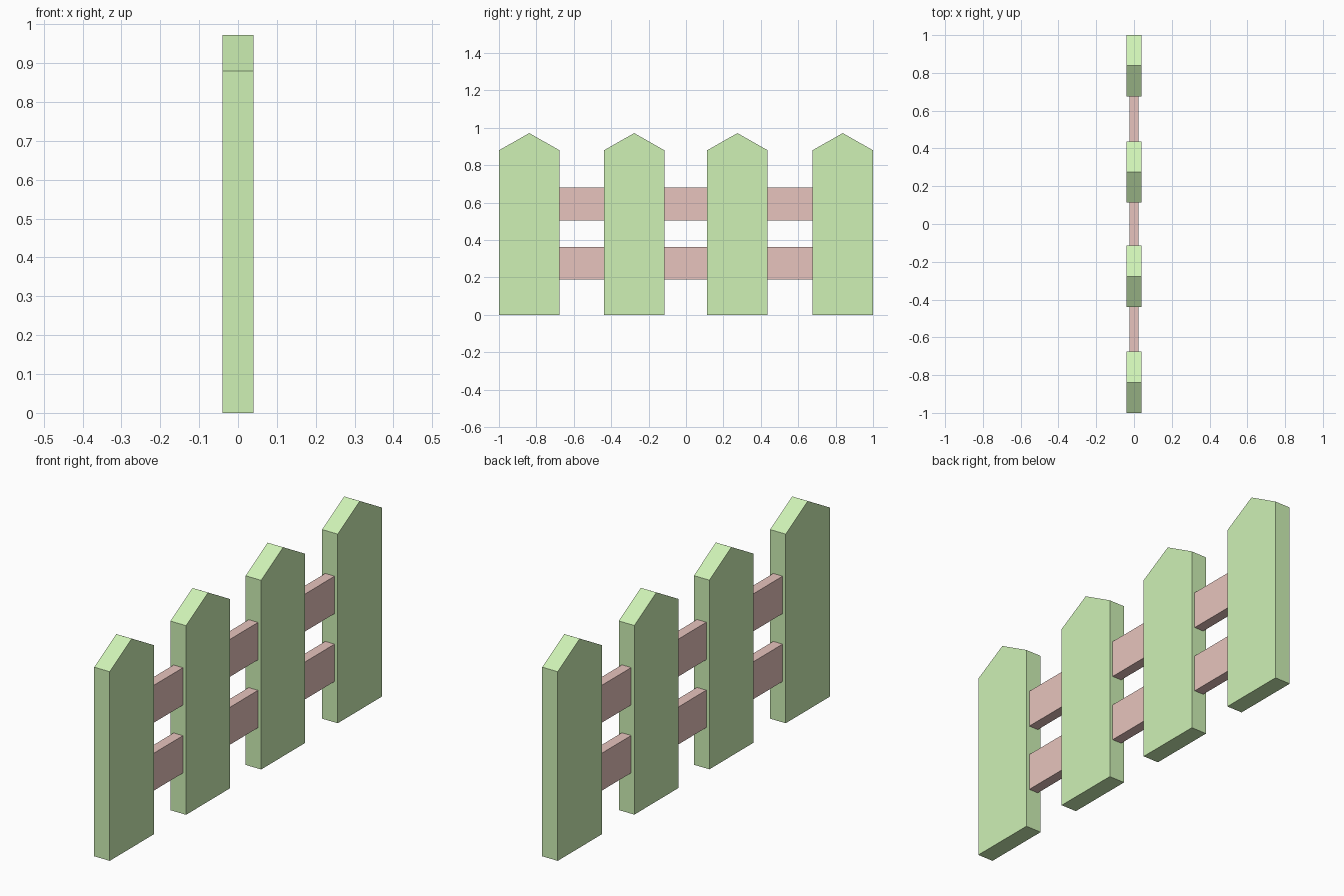
import bpy, bmesh

if "Cube" in bpy.data.objects:
    bpy.data.objects.remove(bpy.data.objects["Cube"])


def material(name, color):
    m = bpy.data.materials.new(name)
    m.diffuse_color = (*color, 1)
    m.use_nodes = True
    m.node_tree.nodes["Principled BSDF"].inputs["Base Color"].default_value = m.diffuse_color
    return m


def extruded(name, profile, half_thickness, mat):
    """Extrude a (y, z) profile along x, centred on x = 0."""
    bm = bmesh.new()
    face = bm.faces.new([bm.verts.new((-half_thickness, y, z)) for y, z in profile])
    ext = bmesh.ops.extrude_face_region(bm, geom=[face])
    verts = [g for g in ext["geom"] if isinstance(g, bmesh.types.BMVert)]
    bmesh.ops.translate(bm, verts=verts, vec=(2 * half_thickness, 0, 0))
    bmesh.ops.recalc_face_normals(bm, faces=bm.faces)
    mesh = bpy.data.meshes.new(name)
    bm.to_mesh(mesh)
    bm.free()
    mesh.materials.append(mat)
    obj = bpy.data.objects.new(name, mesh)
    bpy.context.collection.objects.link(obj)
    return obj


green = material("picket_green", (0.62, 0.88, 0.46))
red = material("rail_red", (0.80, 0.55, 0.51))

# Pointed pickets
W = 0.162
picket = [(-W, 0), (W, 0), (W, 0.88), (0, 0.972), (-W, 0.88)]
for i, y in enumerate((-0.838, -0.277, 0.275, 0.838)):
    extruded(f"picket_{i + 1}", picket, 0.04, green).location.y = y

# Horizontal rails, ending inside the outer pickets
for name, z0, z1 in (("lower_rail", 0.19, 0.364), ("upper_rail", 0.506, 0.68)):
    extruded(name, [(-0.84, z0), (0.84, z0), (0.84, z1), (-0.84, z1)], 0.024, red)
